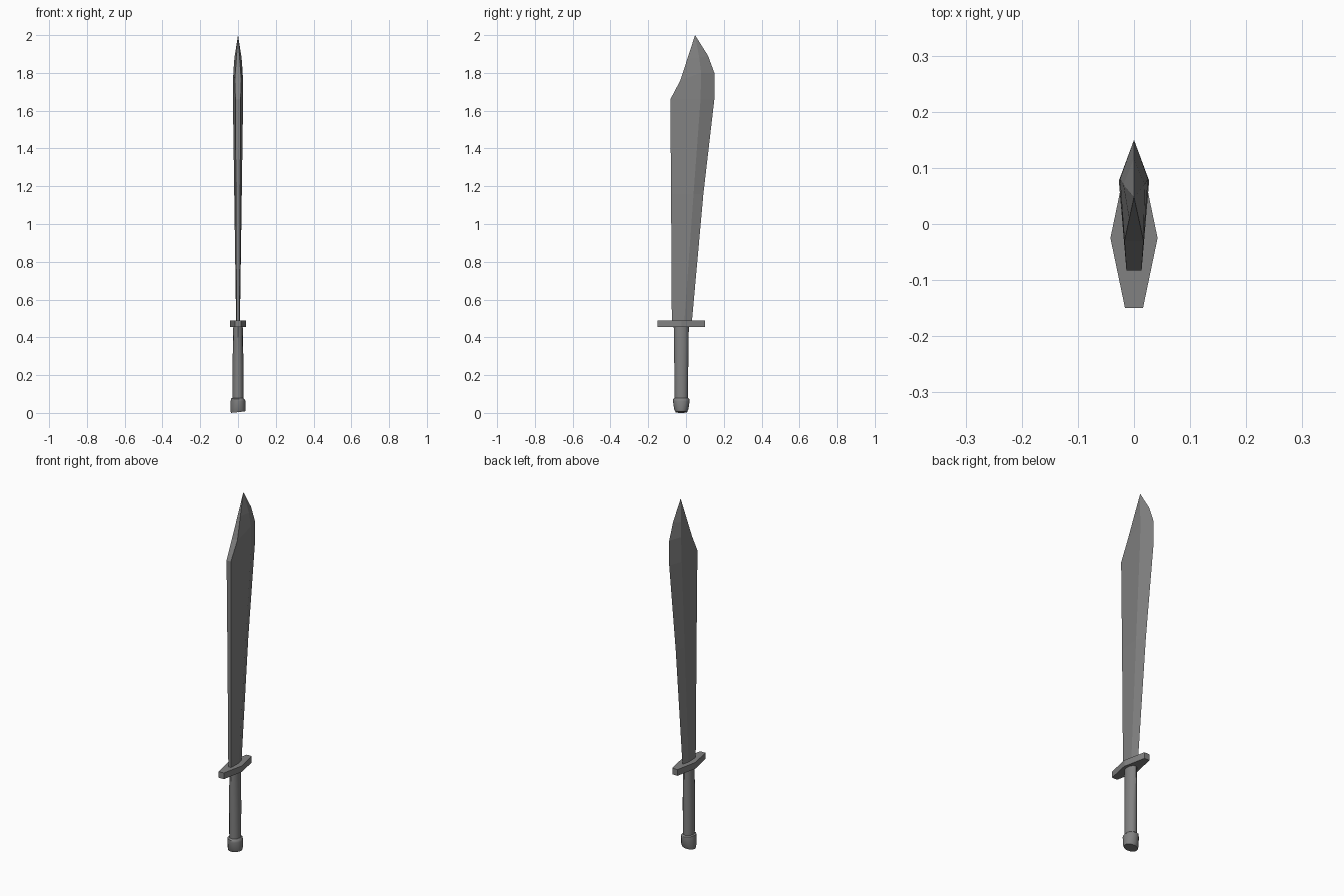
import bpy, bmesh, math

if "Cube" in bpy.data.objects:
    bpy.data.objects.remove(bpy.data.objects["Cube"])

metal = bpy.data.materials.new("worn grey")
metal.diffuse_color = (0.22, 0.22, 0.22, 1)
metal.use_nodes = True
metal.node_tree.nodes["Principled BSDF"].inputs["Base Color"].default_value = metal.diffuse_color


def loft(name, rings, smooth=False):
    """Skin a closed part through rings of equal point count."""
    bm = bmesh.new()
    loops = [[bm.verts.new(p) for p in ring] for ring in rings]
    n = len(loops[0])
    for a, b in zip(loops, loops[1:]):
        for i in range(n):
            j = (i + 1) % n
            bm.faces.new((a[i], a[j], b[j], b[i]))
    bm.faces.new(loops[0][::-1])
    bm.faces.new(loops[-1])
    bmesh.ops.remove_doubles(bm, verts=bm.verts, dist=0.00005)
    bmesh.ops.recalc_face_normals(bm, faces=bm.faces)
    mesh = bpy.data.meshes.new(name)
    bm.to_mesh(mesh)
    bm.free()
    mesh.materials.append(metal)
    ob = bpy.data.objects.new(name, mesh)
    bpy.context.collection.objects.link(ob)
    if smooth:
        bpy.ops.object.select_all(action='DESELECT')
        ob.select_set(True)
        bpy.context.view_layer.objects.active = ob
        bpy.ops.object.shade_smooth_by_angle(angle=math.radians(40))
    return ob


def oval(z, rx, ry, n=12, tilt=0.0):
    return [(rx * math.cos(math.tau * i / n), -0.025 + ry * math.sin(math.tau * i / n),
             z + tilt * math.cos(math.tau * i / n)) for i in range(n)]


def section(spine, ridge, edge):
    """Blade section: flat spine, widest ridge, sharp edge; (half width, y, z)."""
    (hs, ys, zs), (hr, yr, zr), (ye, ze) = spine, ridge, edge
    return [(-hs, ys, zs), (hs, ys, zs), (hr, yr, zr), (0, ye, ze), (-hr, yr, zr)]


# Blade with flat spine, side ridges and clipped point
loft("blade", [
    section((0.008, -0.075, 0.47), (0.010, -0.01, 0.47), (0.03, 0.47)),
    section((0.011, -0.079, 1.16), (0.020, 0.04, 1.16), (0.092, 1.16)),
    section((0.0135, -0.083, 1.66), (0.027, 0.077, 1.66), (0.15, 1.66)),
    section((0.017, -0.03, 1.76), (0.025, 0.08, 1.80), (0.15, 1.80)),
    section((0.0085, 0.009, 1.88), (0.019, 0.07, 1.88), (0.117, 1.89)),
    section((0.00001, 0.048, 2.0), (0.00001, 0.048, 2.0), (0.048, 2.0)),
])

# Six-sided guard
outline = [(-0.016, -0.15), (0.016, -0.15), (0.042, -0.025),
           (0.016, 0.10), (-0.016, 0.10), (-0.042, -0.025)]
loft("guard", [[(x, y, z) for x, y in outline] for z in (0.455, 0.49)])

# Oval grip
loft("grip", [oval(0.04, 0.029, 0.034), oval(0.25, 0.029, 0.037),
              oval(0.46, 0.025, 0.040)], True)

# Pommel cap
loft("pommel", [oval(0.004, 0.038, 0.031, tilt=0.004), oval(0.02, 0.040, 0.038),
                oval(0.062, 0.039, 0.044), oval(0.073, 0.037, 0.043, tilt=-0.003),
                oval(0.080, 0.028, 0.034)], True)
